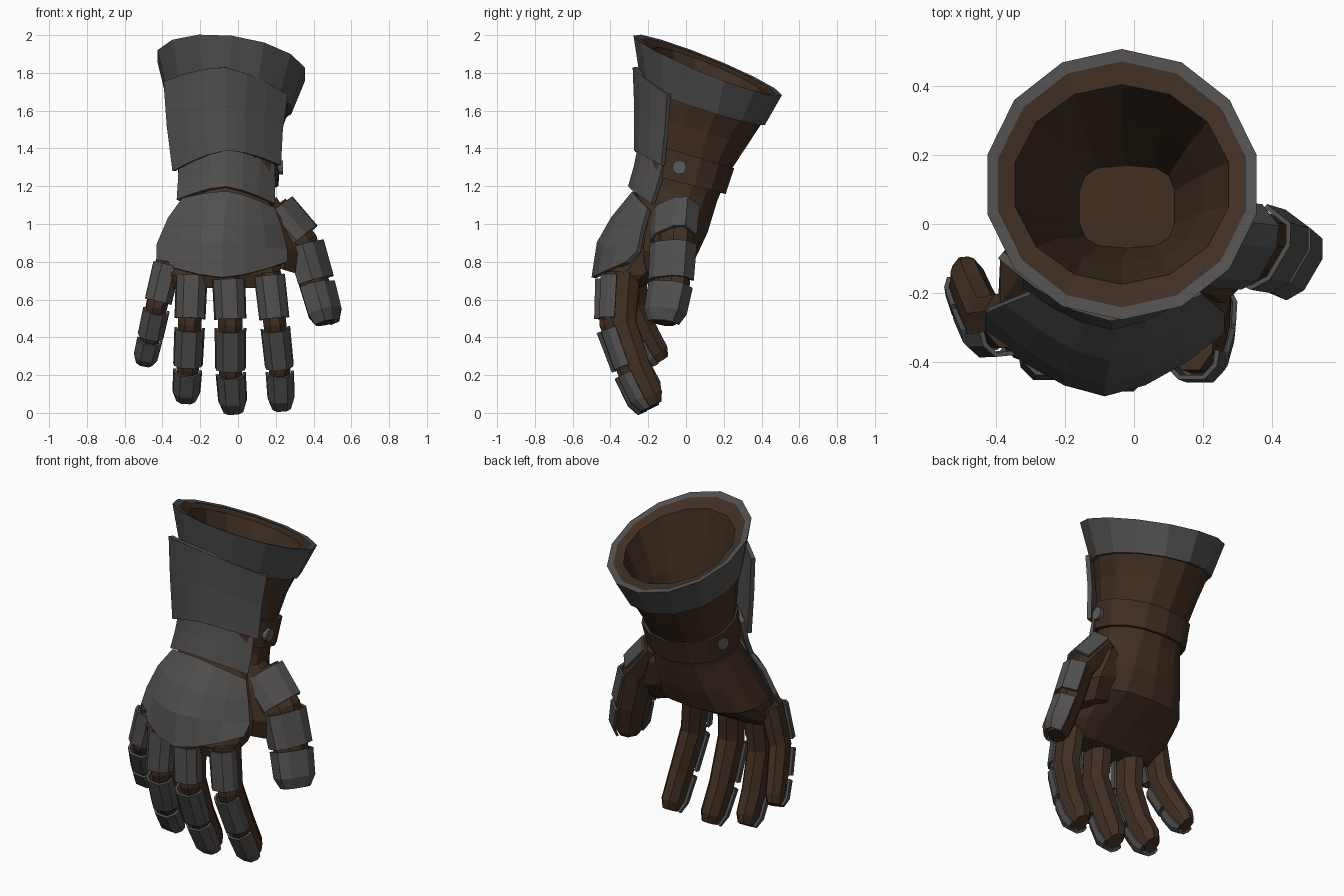
import bpy, bmesh, math
from mathutils import Vector as V


def material(name, rgb):
    m = bpy.data.materials.new(name)
    m.diffuse_color = (*rgb, 1)
    return m


STEEL = material("dark steel", (0.082, 0.078, 0.077))
LEATHER = material("brown leather", (0.052, 0.028, 0.016))
STUD = material("stud steel", (0.105, 0.105, 0.11))


def make(name, rows, mat, closed=True, caps=True, loop=False, thick=0):
    """Skin a list of point rows; closed rows form a tube, open rows a plate."""
    bm = bmesh.new()
    vs = [[bm.verts.new(p) for p in r] for r in rows]
    n = len(rows[0])
    for i in range(len(rows) if loop else len(rows) - 1):
        a, b = vs[i], vs[(i + 1) % len(rows)]
        for j in range(n if closed else n - 1):
            k = (j + 1) % n
            bm.faces.new((a[j], a[k], b[k], b[j]))
    if closed and caps and not loop:
        bm.faces.new(vs[0])
        bm.faces.new(vs[-1])
    bmesh.ops.recalc_face_normals(bm, faces=bm.faces)
    me = bpy.data.meshes.new(name)
    bm.to_mesh(me)
    bm.free()
    me.materials.append(mat)
    ob = bpy.data.objects.new(name, me)
    bpy.context.collection.objects.link(ob)
    if thick:
        s = ob.modifiers.new("thickness", 'SOLIDIFY')
        s.thickness = thick
        s.offset = 0
    return ob


def ring(cx, cy, cz, rx, ry, slope=0.0, e=1.0, tilt=0.0, n=14):
    """Squarish oval ring, sloping along y and tilting along x."""
    pts = []
    for i in range(n):
        a = 2 * math.pi * (i + 0.5) / n
        c, s = math.cos(a), math.sin(a)
        x = rx * math.copysign(abs(c) ** e, c)
        y = ry * math.copysign(abs(s) ** e, s)
        pts.append((cx + x, cy + y, cz + slope * y + tilt * x))
    return pts


# Leather glove: lining floor, up the inside, over the flat rim, down to the knuckles
make("leather_glove", [
    ring(-0.02, 0.05, 1.19, 0.14, 0.12, 0, 0.6),
    ring(-0.035, 0.09, 1.52, 0.237, 0.205, -0.3, 0.9),
    ring(-0.035, 0.115, 1.815, 0.318, 0.29, -0.4, 1, -0.12),
    ring(-0.035, 0.115, 1.832, 0.370, 0.361, -0.4, 1, -0.12),
    ring(-0.045, 0.09, 1.64, 0.32, 0.31, -0.35, 1, -0.08),
    ring(-0.045, 0.05, 1.50, 0.275, 0.275, -0.3, 0.95),
    ring(-0.045, 0.01, 1.33, 0.245, 0.215, -0.3, 0.9),
    ring(-0.05, -0.03, 1.17, 0.245, 0.195, -0.25, 0.9),
    ring(-0.06, -0.10, 1.00, 0.285, 0.215, -0.2, 0.85),
    ring(-0.08, -0.165, 0.85, 0.315, 0.22, -0.1, 0.8),
    ring(-0.085, -0.28, 0.73, 0.315, 0.15, 0, 0.7),
    ring(-0.085, -0.325, 0.66, 0.27, 0.08, 0, 0.7)], LEATHER)

# Flared steel cuff band, open on the inside where the leather fills it
make("cuff_band", [
    ring(-0.045, 0.09, 1.63, 0.31, 0.30, -0.32, 1, -0.08),
    ring(-0.045, 0.09, 1.63, 0.335, 0.328, -0.32, 1, -0.08),
    ring(-0.035, 0.115, 1.84, 0.400, 0.393, -0.4, 1, -0.12),
    ring(-0.035, 0.115, 1.835, 0.366, 0.357, -0.4, 1, -0.12)], STEEL, caps=False)

# Wrist strap with a stud on each side
make("wrist_strap", [
    ring(-0.04, 0.02, 1.365, 0.245, 0.212, -0.3, 0.9),
    ring(-0.04, 0.02, 1.365, 0.27, 0.235, -0.3, 0.9),
    ring(-0.045, -0.015, 1.215, 0.265, 0.225, -0.25, 0.9),
    ring(-0.045, -0.015, 1.215, 0.242, 0.20, -0.25, 0.9)], LEATHER, loop=True)
for side, x, y, z, turn in (("right", 0.222, -0.035, 1.3, 0), ("left", -0.288, 0.07, 1.28, -0.35)):
    bpy.ops.mesh.primitive_cylinder_add(vertices=12, radius=0.037, depth=0.035,
                                        location=(x, y, z), rotation=(0, math.pi / 2, turn))
    bpy.context.object.name = "strap_stud_" + side
    bpy.context.object.data.materials.append(STUD)


# Curved armour plates over the back of the arm and hand
def shield(name, rows, thick=0.025, n=7):
    """Rows: centre x, half width, front y, side setback, z, side rise, tilt."""
    grid = []
    for cx, w, y, back, z, rise, tilt in rows:
        ts = [2 * i / (n - 1) - 1 for i in range(n)]
        grid.append([(cx + w * t, y + back * abs(t) ** 1.6,
                      z + rise * abs(t) ** 1.5 + tilt * t) for t in ts])
    make(name, grid, STEEL, closed=False, thick=thick)


shield("forearm_plate", [
    (-0.065, 0.322, -0.27, 0.18, 1.83, -0.11, -0.035),
    (-0.07, 0.30, -0.262, 0.16, 1.62, -0.11, -0.01),
    (-0.06, 0.28, -0.262, 0.14, 1.39, -0.095, 0.015)])
shield("wrist_plate", [
    (-0.06, 0.245, -0.24, 0.13, 1.42, -0.08, 0),
    (-0.06, 0.25, -0.265, 0.13, 1.30, -0.07, 0),
    (-0.065, 0.252, -0.295, 0.12, 1.195, -0.08, -0.01)])
shield("hand_back_plate", [
    (-0.05, 0.24, -0.275, 0.08, 1.165, -0.06, -0.025),
    (-0.07, 0.295, -0.385, 0.16, 1.03, -0.03, -0.025),
    (-0.085, 0.34, -0.46, 0.21, 0.90, -0.03, -0.015),
    (-0.085, 0.34, -0.488, 0.18, 0.715, 0.08, 0)])


# Fingers: leather tube along a path, with one steel plate per joint segment
def finger(name, path, w, h, up=(0, -1, 0), wrap=0.3):
    P = [V(p) for p in path]
    up = V(up)
    profile = [(-1.04, wrap), (-0.96, 0.72), (-0.5, 1.08), (0.5, 1.08), (0.96, 0.72), (1.04, wrap)]

    def frame(t):
        s = t.cross(up).normalized()
        return s, s.cross(t).normalized()

    def point(c, f, s, d, k):
        return c + f[0] * (s * w * k) + f[1] * (d * h * k)

    last = len(P) - 1
    rings = []
    for i, p in enumerate(P):
        t = (P[min(i + 1, last)] - P[max(i - 1, 0)]).normalized()
        f = frame(t)
        k = 1 - 0.05 * i
        stops = [(p, k)] if i < last else [(p - t * 0.05, k), (p, 0.58)]
        for c, k in stops:
            rings.append([point(c, f, math.cos(a), math.sin(a), k)
                          for a in [math.pi * (j + 0.5) / 4 for j in range(8)]])
    make(name, rings, LEATHER)
    for i in range(last):
        a, b = P[i], P[i + 1]
        f = frame((b - a).normalized())
        k = 1.05 - 0.05 * i
        stops = [(0.06, k), (0.92, k * 0.97)]
        if i == last - 1:
            stops = [(0.04, k), (0.72, k * 0.96), (1.0, k * 0.68)]
        make(f"{name}_plate_{i + 1}",
             [[point(a.lerp(b, u), f, s, d, q) for s, d in profile] for u, q in stops],
             STEEL, closed=False, thick=0.014)


finger("index_finger", [(0.165, -0.335, 0.74), (0.195, -0.35, 0.475),
                        (0.22, -0.27, 0.24), (0.23, -0.175, 0.04)], 0.069, 0.096)
finger("middle_finger", [(-0.05, -0.365, 0.72), (-0.04, -0.375, 0.475),
                         (-0.04, -0.285, 0.23), (-0.025, -0.19, 0.023)], 0.074, 0.096)
finger("ring_finger", [(-0.245, -0.325, 0.74), (-0.255, -0.345, 0.475),
                       (-0.265, -0.27, 0.25), (-0.275, -0.175, 0.085)], 0.071, 0.094)
finger("little_finger", [(-0.375, -0.28, 0.80), (-0.43, -0.285, 0.57),
                         (-0.465, -0.21, 0.41), (-0.495, -0.135, 0.28)], 0.062, 0.085,
       (0.1, -1, 0))
finger("thumb", [(0.185, -0.045, 1.075), (0.34, -0.06, 0.90),
                 (0.405, -0.075, 0.68), (0.462, -0.115, 0.475)], 0.112, 0.085,
       (0.85, -0.5, 0), wrap=-0.3)

# Thumb base muscle joining the thumb to the palm
make("thumb_base", [
    ring(0.14, -0.07, 1.14, 0.07, 0.09, 0, 1, 0, 8),
    ring(0.16, -0.07, 1.03, 0.13, 0.14, 0, 1, 0, 8),
    ring(0.21, -0.10, 0.88, 0.14, 0.14, 0, 1, -0.3, 8),
    ring(0.20, -0.13, 0.77, 0.11, 0.09, 0, 1, -0.3, 8)], LEATHER)
